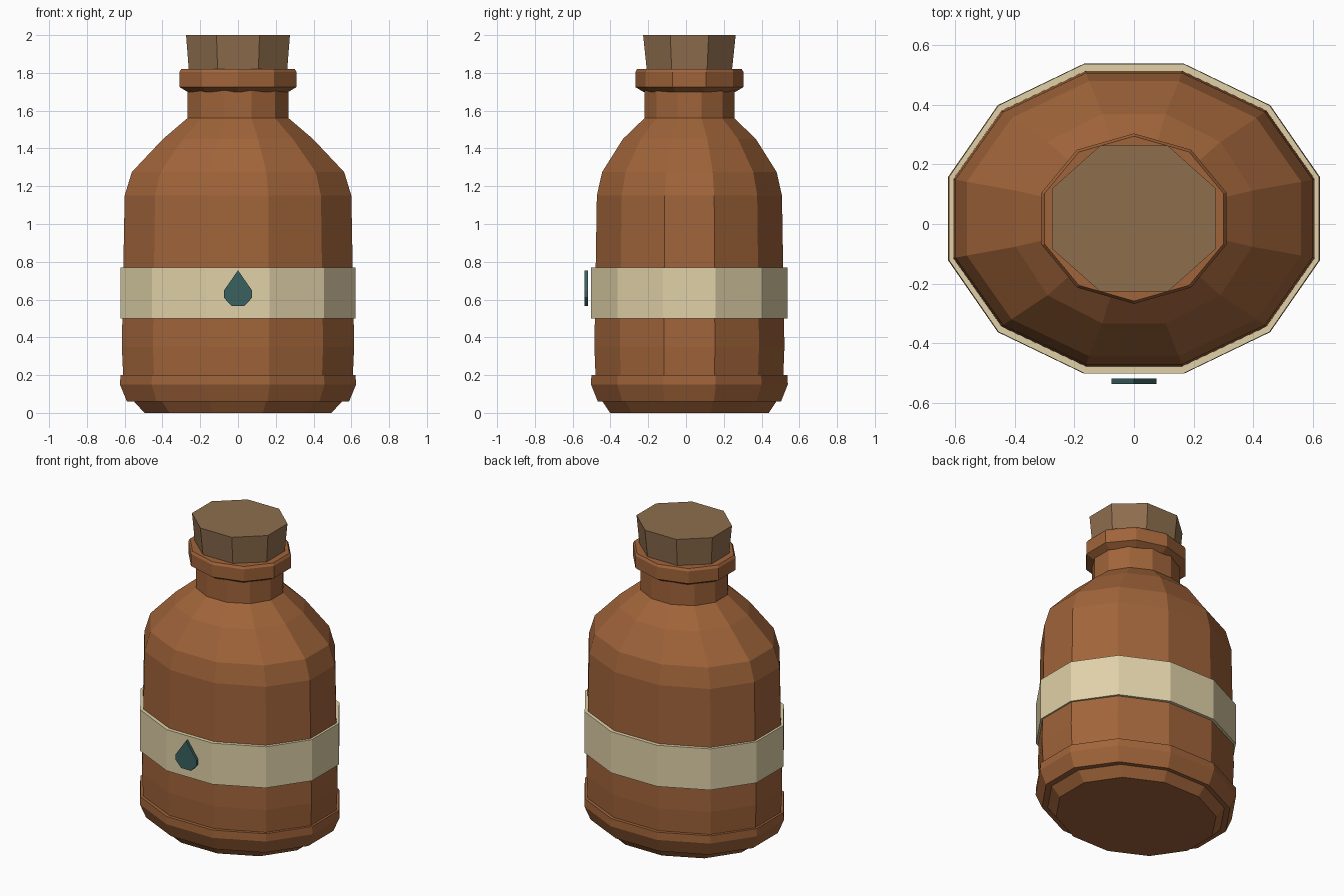
import bpy
import bmesh
from math import sin, cos, pi

cube = bpy.data.objects.get("Cube")
if cube:
    bpy.data.objects.remove(cube)

AXIS_Y = 0.018  # the bottle sits slightly back to balance the drop emblem


def material(name, rgb):
    mat = bpy.data.materials.new(name)
    mat.use_nodes = True
    mat.diffuse_color = (*rgb, 1)
    bsdf = mat.node_tree.nodes["Principled BSDF"]
    bsdf.inputs["Base Color"].default_value = (*rgb, 1)
    bsdf.inputs["Roughness"].default_value = 0.8
    return mat


def finish(name, bm, mat):
    bmesh.ops.recalc_face_normals(bm, faces=bm.faces[:])
    mesh = bpy.data.meshes.new(name)
    bm.to_mesh(mesh)
    bm.free()
    mesh.materials.append(mat)
    obj = bpy.data.objects.new(name, mesh)
    bpy.context.collection.objects.link(obj)
    return obj


def oval_lathe(name, sides, phase, profile, mat, ring=False):
    """Stack oval polygons; profile rows are (half width, half depth, z)."""
    angles = [phase + 2 * pi * k / sides for k in range(sides)]
    wide = max(cos(a) for a in angles)
    deep = max(sin(a) for a in angles)
    bm = bmesh.new()
    loops = [[bm.verts.new((rx / wide * cos(a), AXIS_Y + ry / deep * sin(a), z))
              for a in angles] for rx, ry, z in profile]
    pairs = list(zip(loops, loops[1:]))
    if ring:
        pairs.append((loops[-1], loops[0]))
    else:
        bm.faces.new(loops[0])
        bm.faces.new(loops[-1])
    for low, high in pairs:
        for k in range(sides):
            n = (k + 1) % sides
            bm.faces.new((low[k], low[n], high[n], high[k]))
    return finish(name, bm, mat)


clay = material("brown clay", (0.352, 0.127, 0.042))
cork = material("cork", (0.27, 0.156, 0.076))
cream = material("cream label", (0.745, 0.638, 0.392))
teal = material("dark teal", (0.041, 0.117, 0.117))

# Bottle body with shoulder and neck
oval_lathe("bottle_body", 12, pi / 12, [
    (0.495, 0.42, 0), (0.55, 0.46, 0.06), (0.608, 0.497, 0.2),
    (0.615, 0.503, 0.35), (0.6, 0.49, 1.15), (0.562, 0.462, 1.275),
    (0.397, 0.352, 1.45), (0.268, 0.238, 1.56), (0.268, 0.238, 1.75)], clay)

# Thick foot ring around the base
oval_lathe("foot_ring", 12, pi / 12, [
    (0.5, 0.41, 0.06), (0.588, 0.485, 0.06), (0.625, 0.521, 0.15),
    (0.622, 0.519, 0.2), (0.5, 0.41, 0.2)], clay, ring=True)

# Label band wrapped round the belly
oval_lathe("label_band", 12, pi / 12, [
    (0.59, 0.48, 0.5), (0.622, 0.52, 0.5),
    (0.622, 0.52, 0.77), (0.59, 0.48, 0.77)], cream, ring=True)

# Lip collar at the mouth
oval_lathe("mouth_collar", 10, pi / 2, [
    (0.268, 0.245, 1.7), (0.31, 0.286, 1.725),
    (0.31, 0.286, 1.805), (0.3, 0.277, 1.82)], clay)

# Tapered stopper
oval_lathe("stopper", 8, pi / 8, [
    (0.26, 0.225, 1.81), (0.275, 0.245, 2.0)], cork)

# Drop emblem standing just off the front of the band
half = [(0.035, 0.567), (0.075, 0.61), (0.075, 0.647)]
outline = half + [(0, 0.755)] + [(-x, z) for x, z in reversed(half)]
bm = bmesh.new()
face = bm.faces.new([bm.verts.new((x, -0.538, z)) for x, z in outline])
extruded = bmesh.ops.extrude_face_region(bm, geom=[face], use_keep_orig=True)
back = [v for v in extruded["geom"] if isinstance(v, bmesh.types.BMVert)]
bmesh.ops.translate(bm, verts=back, vec=(0, 0.018, 0))
finish("drop_emblem", bm, teal)
